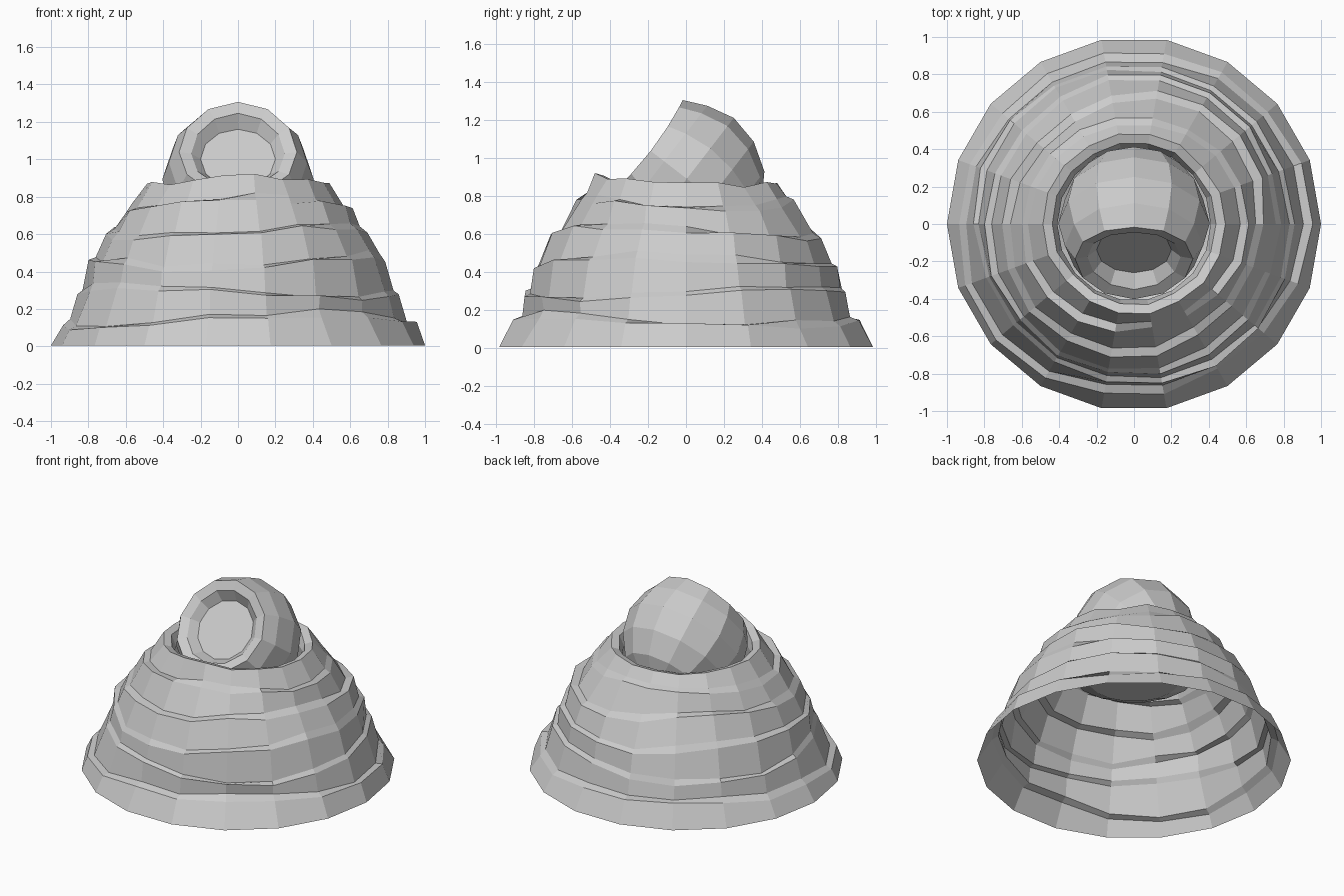
import bpy, bmesh, math, random
from mathutils import Vector

if "Cube" in bpy.data.objects:
    bpy.data.objects.remove(bpy.data.objects["Cube"])

random.seed(5)


def make_object(name, rings, cap_start=False, cap_end=False):
    """Skin a stack of equal-length point rings into a flat-shaded mesh."""
    bm = bmesh.new()
    loops = [[bm.verts.new(p) for p in ring] for ring in rings]
    n = len(loops[0])
    for a, b in zip(loops, loops[1:]):
        for i in range(n):
            j = (i + 1) % n
            bm.faces.new((a[i], a[j], b[j], b[i]))
    if cap_start:
        bm.faces.new(loops[0][::-1])
    if cap_end:
        bm.faces.new(loops[-1])
    bmesh.ops.recalc_face_normals(bm, faces=bm.faces)
    mesh = bpy.data.meshes.new(name)
    bm.to_mesh(mesh)
    bm.free()
    obj = bpy.data.objects.new(name, mesh)
    bpy.context.collection.objects.link(obj)
    return obj


# Mound: an open 18-sided shell whose slumped layers fold over in short arcs
SIDES = 18
outline = [(0, 1), (.13, .915), (.18, .87), (.28, .845), (.45, .785), (.57, .715),
           (.64, .655), (.72, .595), (.82, .53), (.88, .47)]     # height, radius


def body_radius(z):
    for (z0, r0), (z1, r1) in zip(outline, outline[1:]):
        if z <= z1:
            return r0 + (r1 - r0) * (z - z0) / (z1 - z0)
    return outline[-1][1]


def point(i, r, z):
    a = math.tau * i / SIDES
    return Vector((r * math.cos(a), r * math.sin(a), z))


rings = [[point(i, 1, .005) for i in range(SIDES)]]
for base_z in (.115, .27, .43, .59, .735):
    phase = random.uniform(0, math.tau)
    lip, ledge = [], []
    for i in range(SIDES):
        a = math.tau * i / SIDES
        z = base_z + .03 * math.sin(2 * a + phase) + random.uniform(-.015, .015)
        # fold strength rises and falls round the ring; zero means a plain slope
        f = .45 + .4 * math.sin(3 * a + 2 * phase) + random.uniform(-.3, .3)
        f = min(max(f, 0), 1)
        lip.append(point(i, body_radius(z) + .022 * f, z + .03 * f))
        z2 = z + .045 - .025 * f
        ledge.append(point(i, body_radius(z2) - .015 * f, z2))
    rings += [lip, ledge]

# Collar around the head, highest at the front, then tucked down under the head
lift = [.055 * max(0, -math.sin(math.tau * i / SIDES)) ** 2 for i in range(SIDES)]
wob = [random.uniform(-.025, .02) for _ in range(SIDES)]
for r, z, follow in ((.485, .865, 1), (.435, .85, 1), (.41, .79, 0), (.42, .67, 0), (.30, .61, 0)):
    rings.append([point(i, r + .5 * follow * wob[i], z + follow * (lift[i] + wob[i]))
                  for i in range(SIDES)])
make_object("mound", rings, cap_end=True)

# Head: faceted ball turned about a tilted axis, with a recessed face opening
centre = Vector((0, .02, .88))
axis = Vector((0, -.79, .61)).normalized()
up = Vector((0, .61, .79)).normalized()
side = Vector((1, 0, 0))
HEAD_SIDES = 12
profile = [(.14, -.37), (.28, -.28), (.37, -.14), (.405, .02), (.37, .17),
           (.315, .29), (.25, .275), (.20, .20)]   # radius, distance along axis
rings = []
for r, d in profile:
    ring = []
    for i in range(HEAD_SIDES):
        a = math.tau * i / HEAD_SIDES
        # the hood edge falls back at the sides and peaks at the top
        back = .03 * math.sin(a) ** 2 if d > .25 else 0
        p = centre + axis * (d - back) + up * (r * math.cos(a)) + side * (r * math.sin(a))
        p.z = max(p.z, .66)      # flattened where it rests inside the collar
        ring.append(p)
    rings.append(ring)
make_object("head", rings, cap_start=True, cap_end=True)
